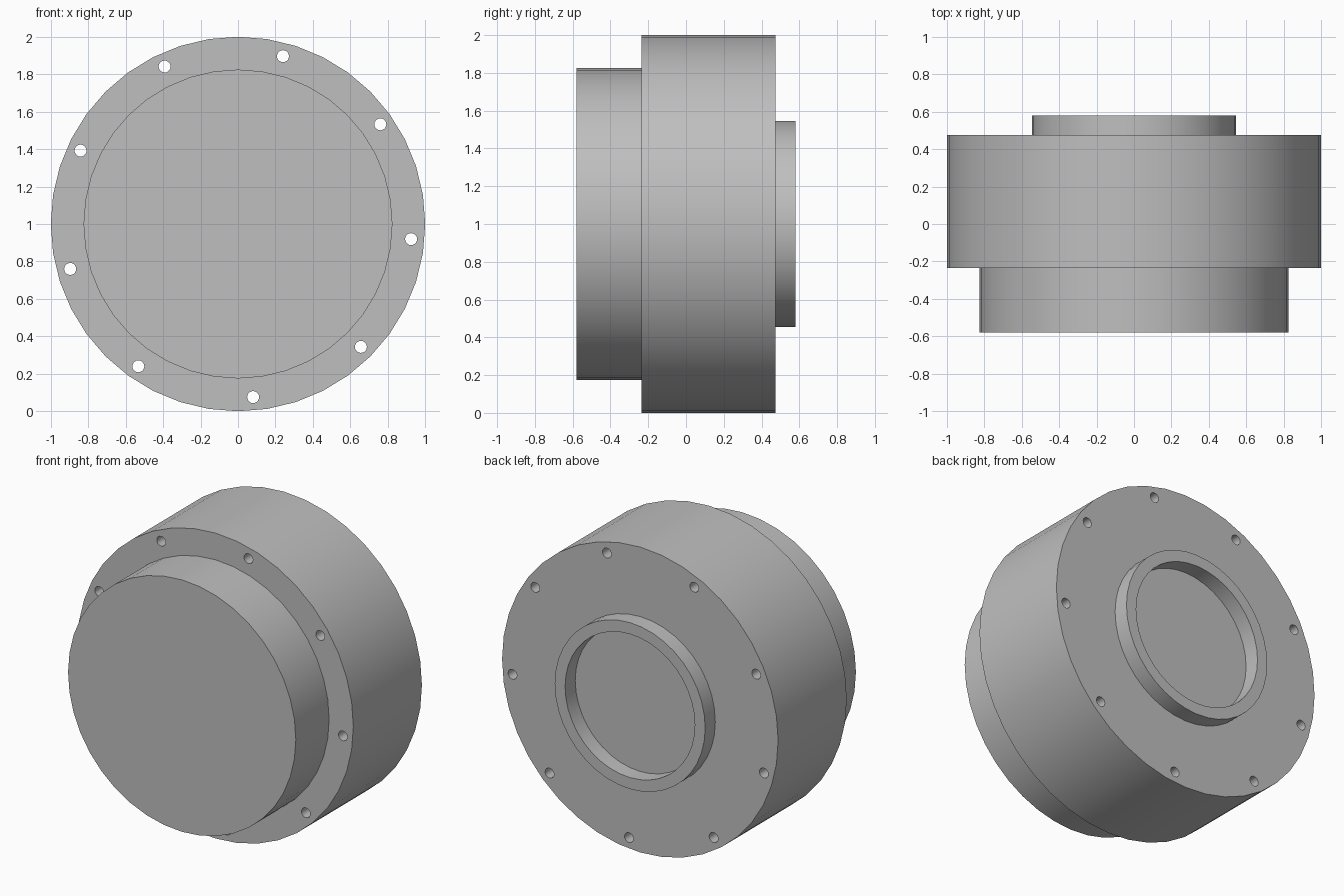
import bpy, bmesh, math
from mathutils import Matrix

cube = bpy.data.objects.get("Cube")
if cube:
    bpy.data.objects.remove(cube, do_unlink=True)

SIDES = 40
HOLES = 9
AXIS_Z = 1.0

grey = bpy.data.materials.new("light grey")
grey.use_nodes = True
colour = (0.52, 0.52, 0.52, 1)
grey.diffuse_color = colour
grey.node_tree.nodes["Principled BSDF"].inputs["Base Color"].default_value = colour


def add_object(name, bm):
    bmesh.ops.recalc_face_normals(bm, faces=bm.faces)
    mesh = bpy.data.meshes.new(name)
    bm.to_mesh(mesh)
    bm.free()
    mesh.materials.append(grey)
    obj = bpy.data.objects.new(name, mesh)
    bpy.context.collection.objects.link(obj)
    return obj


def turned(name, profile):
    """Turn (radius, y) points round the y axis and cap both ends."""
    bm = bmesh.new()
    rings = []
    for r, y in profile:
        rings.append([bm.verts.new((r * math.cos(a), y, AXIS_Z + r * math.sin(a)))
                      for a in (math.tau * i / SIDES for i in range(SIDES))])
    for one, two in zip(rings, rings[1:]):
        for i in range(SIDES):
            j = (i + 1) % SIDES
            bm.faces.new((one[i], one[j], two[j], two[i]))
    bm.faces.new(rings[0])
    bm.faces.new(rings[-1])
    return add_object(name, bm)


# Stepped drum: front boss, wide flange, rear collar and its recess
body = turned("flanged_drum", [
    (0.825, -0.58), (0.825, -0.235), (1.0, -0.235), (1.0, 0.475),
    (0.545, 0.475), (0.545, 0.58), (0.47, 0.58), (0.47, 0.475)])

# Ring of bolt holes right through the flange
bm = bmesh.new()
for i in range(HOLES):
    a = math.radians(-5) + math.tau * i / HOLES
    place = (Matrix.Translation((0.928 * math.cos(a), 0.12, AXIS_Z + 0.928 * math.sin(a)))
             @ Matrix.Rotation(math.pi / 2, 4, "X"))
    bmesh.ops.create_cone(bm, cap_ends=True, segments=20, radius1=0.032,
                          radius2=0.032, depth=1.0, matrix=place)
cutter = add_object("bolt_hole_cutter", bm)
cutter.hide_render = True

cut = body.modifiers.new("bolt holes", "BOOLEAN")
cut.operation = "DIFFERENCE"
cut.solver = "EXACT"
cut.object = cutter

bpy.ops.object.select_all(action="DESELECT")
body.select_set(True)
bpy.context.view_layer.objects.active = body
bpy.ops.object.modifier_apply(modifier=cut.name)
bpy.data.objects.remove(cutter, do_unlink=True)
bpy.ops.object.shade_smooth_by_angle(angle=math.radians(30))
